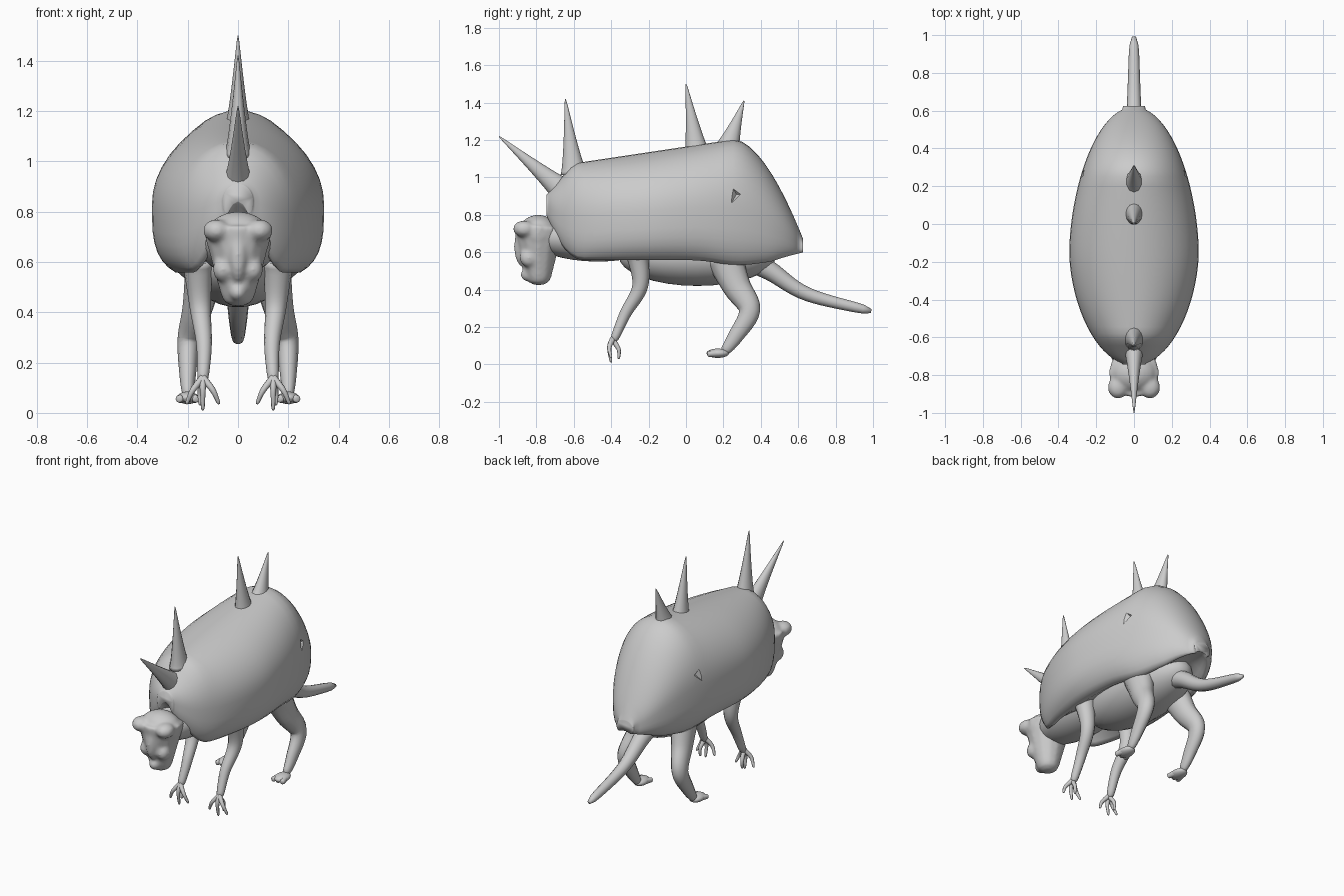
import bpy, bmesh, math
from mathutils import Vector

if "Cube" in bpy.data.objects:
    bpy.data.objects.remove(bpy.data.objects["Cube"])

colour = (0.6, 0.6, 0.6, 1)
grey = bpy.data.materials.new("plain grey")
grey.use_nodes = True
grey.diffuse_color = colour
grey.node_tree.nodes["Principled BSDF"].inputs["Base Color"].default_value = colour


def finish(name, bm):
    """Turn a bmesh into a smooth grey object."""
    bmesh.ops.recalc_face_normals(bm, faces=bm.faces)
    mesh = bpy.data.meshes.new(name)
    bm.to_mesh(mesh)
    bm.free()
    mesh.shade_smooth()
    mesh.materials.append(grey)
    part = bpy.data.objects.new(name, mesh)
    bpy.context.collection.objects.link(part)
    return part


def loft(name, rings):
    """Skin a list of equal point rings and cap both ends."""
    bm = bmesh.new()
    loops = [[bm.verts.new(point) for point in ring] for ring in rings]
    for near, far in zip(loops, loops[1:]):
        for i in range(len(near)):
            bm.faces.new((near[i - 1], near[i], far[i], far[i - 1]))
    bm.faces.new(loops[0])
    bm.faces.new(loops[-1])
    return finish(name, bm)


def spline(points, t):
    """Point at fraction t of a smooth curve through the points."""
    last = len(points) - 1
    i = min(int(t * last), last - 1)
    f = t * last - i
    b, c = points[i], points[i + 1]
    a = points[i - 1] if i else b * 2 - c
    d = points[i + 2] if i + 2 <= last else c * 2 - b
    return b + f / 2 * (c - a + f * (a * 2 - b * 5 + c * 4 - d + f * (b * 3 - c * 3 + d - a)))


def limb(name, path, start, end, ease=1, flat=1, sides=12, steps=24):
    """Round tube that tapers along a smooth path; flat scales its depth."""
    points = [Vector(p) for p in path]
    rings = []
    for k in range(steps + 1):
        t = k / steps
        centre = spline(points, t)
        along = (spline(points, min(t + .01, 1)) - spline(points, max(t - .01, 0))).normalized()
        across = (Vector((1, 0, 0)) - along * along.x).normalized()
        deep = along.cross(across) * flat
        radius = (start + (end - start) * t ** ease) * math.sqrt(max(.2, 1 - t ** 40))
        angles = [math.tau * j / sides for j in range(sides)]
        rings.append([centre + (across * math.cos(a) + deep * math.sin(a)) * radius for a in angles])
    return loft(name, rings)


def ball(name, centre, radii):
    """Ellipsoid."""
    bm = bmesh.new()
    bmesh.ops.create_uvsphere(bm, u_segments=24, v_segments=16, radius=1)
    bmesh.ops.scale(bm, vec=radii, verts=bm.verts)
    bmesh.ops.translate(bm, vec=centre, verts=bm.verts)
    return finish(name, bm)


def mirrored(side, points):
    return [(side * x, y, z) for x, y, z in points]


def shell_ring(y, sides=40):
    """Domed section: elliptical above, squarer below with a hollow underside."""
    front, back = max(0, -.55 - y), max(0, y - .25)
    reach = abs(y + .15) / (.6 if y < -.15 else .77)
    width = .343 * math.sqrt(max(.03, 1 - reach ** 1.75))
    high = 1.165 + .15 * y - max(0, -.6 - y) - 3.1 * back ** 1.7
    dip = .03 * math.exp(-((y - .28) / .15) ** 2)
    low = .545 - dip + 6.5 * front ** 2 + .3 * max(0, y - .45)
    hollow = .15 + .7 * max(0, -.35 - y)
    ring = []
    for k in range(sides):
        c, s = math.cos(math.tau * k / sides), math.sin(math.tau * k / sides)
        if s >= 0:
            z = .47 + .53 * s
        else:
            c = math.copysign(abs(c) ** .6, c)
            z = .47 * (1 - min(1, 1.08 * (-s) ** .6)) + hollow * max(0, 1 - (c / .7) ** 2)
        ring.append((c * width, y, low + z * (high - low)))
    return ring


# Shell, with rings packed closer towards both ends
shell = loft("shell", [shell_ring(-.06 - .685 * math.cos(math.pi * k / 40)) for k in range(41)])

# Shallow three-cornered dents near the back of the shell
for side in (1, -1):
    bpy.ops.mesh.primitive_cone_add(vertices=3, radius1=.16, depth=.1, location=(side * .3, .27, .91),
                                    rotation=(0, -side * math.pi / 2, 0))
    cutter = bpy.context.object
    cutter.name = "dent_cutter"
    cutter.data.materials.append(grey)
    cutter.hide_render = True
    cutter.hide_set(True)
    dent = shell.modifiers.new("dent", "BOOLEAN")
    dent.operation, dent.object = "DIFFERENCE", cutter

# Spikes along the back, from base to tip
spikes = {
    "front_spike": ((0, -.66, .93), (0, -1, 1.22)),
    "shoulder_spike": ((0, -.6, 1.02), (0, -.645, 1.42)),
    "middle_spike": ((0, .06, 1.12), (0, 0, 1.5)),
    "rear_spike": ((0, .22, 1.15), (0, .31, 1.41)),
}
for name, path in spikes.items():
    limb(name, path, .055, .003, ease=.75, flat=1.3)

# Belly and neck
ball("belly", (0, .06, .58), (.19, .42, .16))
ball("neck", (0, -.47, .68), (.16, .36, .13))

# Head, fused from soft masses and tapering down to the muzzle
head = ball("head", (0, -.79, .7), (.13, .11, .1))
masses = [
    limb("muzzle", [(0, -.785, .74), (0, -.79, .6), (0, -.785, .425)], .135, .055, ease=1.4),
    ball("bridge", (0, -.87, .63), (.04, .05, .11)),
    ball("nose", (0, -.85, .48), (.035, .035, .035)),
]
for side in (1, -1):
    masses.append(ball("brow", (side * .085, -.865, .725), (.055, .06, .045)))
    masses.append(ball("cheek", (side * .06, -.84, .57), (.04, .05, .05)))
bpy.ops.object.select_all(action="DESELECT")
for part in masses + [head]:
    part.select_set(True)
bpy.context.view_layer.objects.active = head
bpy.ops.object.join()
fuse = head.modifiers.new("fuse", "REMESH")
fuse.mode, fuse.voxel_size, fuse.use_smooth_shade = "VOXEL", .01, True
soften = head.modifiers.new("soften", "SMOOTH")
soften.iterations = 10

# Tail
limb("tail", [(0, .3, .58), (0, .45, .5), (0, .65, .375), (0, .99, .285)], .08, .025, ease=.6)

for side, label in ((1, "left"), (-1, "right")):
    # Front leg with splayed fingers and a thumb
    leg = [(.16, -.26, .6), (.15, -.245, .42), (.135, -.325, .27), (.14, -.39, .12)]
    limb(f"{label}_front_leg", mirrored(side, leg), .07, .022, ease=.5)
    for spread in (-1, 0, 1):
        tip = (.14 + .065 * spread, -.4, .01 + .025 * abs(spread))
        knuckle = (.14 + .04 * spread, -.41, .09)
        finger = mirrored(side, [(.14, -.39, .14), knuckle, tip])
        limb(f"{label}_finger_{spread + 2}", finger, .016, .007, sides=8)
    thumb = mirrored(side, [(.14, -.39, .13), (.15, -.36, .08), (.15, -.36, .03)])
    limb(f"{label}_thumb", thumb, .015, .007, sides=8)

    # Hind leg with a flat foot and short toes
    leg = [(.13, .2, .58), (.16, .27, .42), (.195, .34, .29), (.2, .265, .15), (.2, .2, .06)]
    limb(f"{label}_hind_leg", mirrored(side, leg), .085, .021, ease=.7, flat=1.25)
    ball(f"{label}_hind_foot", (side * .2, .17, .06), (.042, .06, .025))
    for spread in (-1, 0, 1):
        toe = mirrored(side, [(.2 + .02 * spread, .17, .06), (.2 + .035 * spread, .115, .055)])
        limb(f"{label}_toe_{spread + 2}", toe, .02, .015, sides=8)
